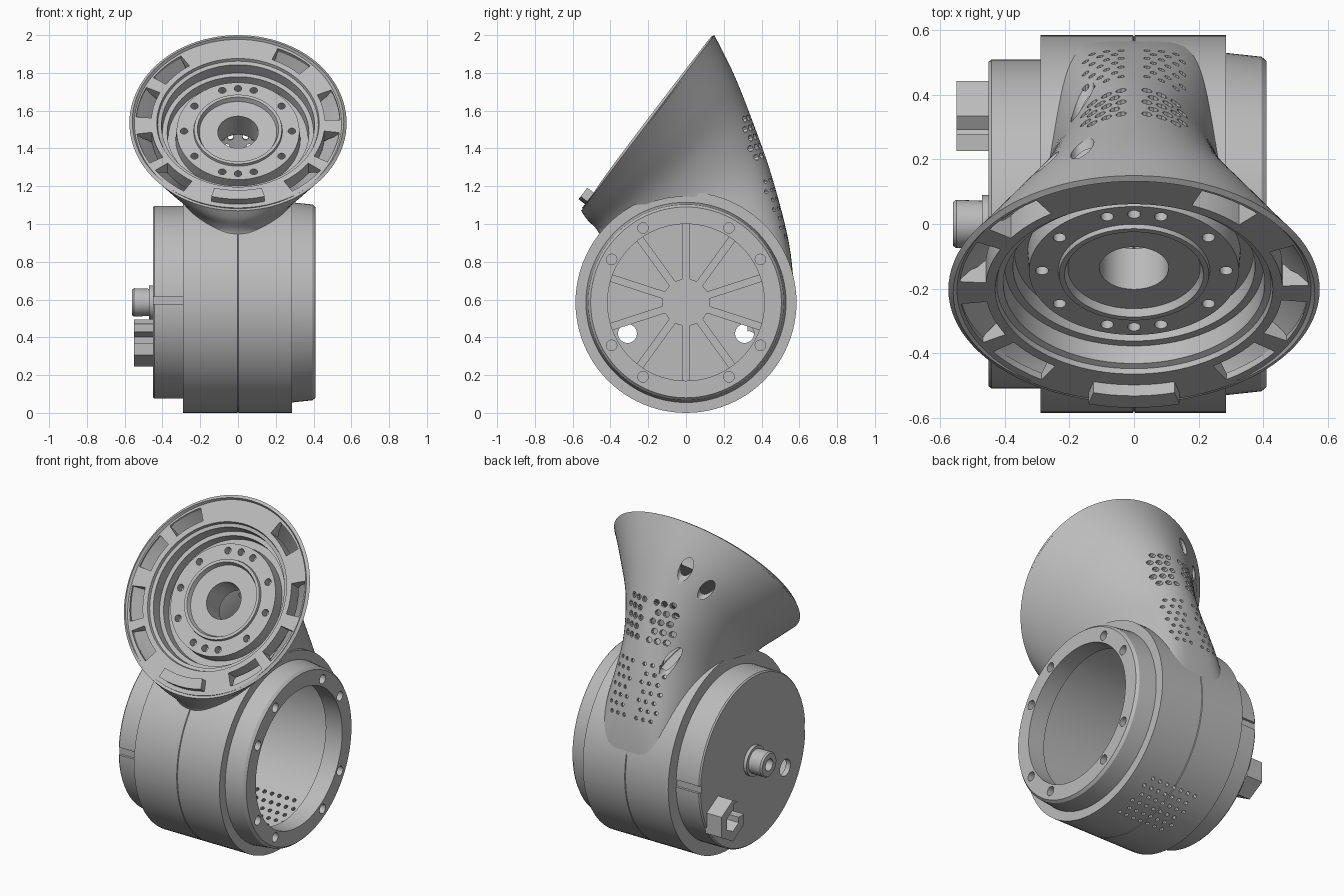
import bpy, bmesh, math
from math import sin, cos, pi, radians
from mathutils import Matrix, Vector

if "Cube" in bpy.data.objects:
    bpy.data.objects.remove(bpy.data.objects["Cube"])

grey = bpy.data.materials.new("cast_grey")
grey.use_nodes = True
grey.diffuse_color = (0.5, 0.5, 0.5, 1)
grey.node_tree.nodes["Principled BSDF"].inputs["Base Color"].default_value = (0.5, 0.5, 0.5, 1)

DRUM_Z = 0.585
TILT = math.atan2(0.791, 0.612)
AXLE = Matrix.Translation((0, 0, DRUM_Z)) @ Matrix.Rotation(pi / 2, 4, 'Y')   # local z -> +x
FACE = Matrix.Translation((0, -0.2, 1.535)) @ Matrix.Rotation(TILT, 4, 'X')   # local z -> face normal


def finish(bm, name):
    bmesh.ops.recalc_face_normals(bm, faces=bm.faces)
    mesh = bpy.data.meshes.new(name)
    bm.to_mesh(mesh)
    bm.free()
    mesh.materials.append(grey)
    ob = bpy.data.objects.new(name, mesh)
    bpy.context.collection.objects.link(ob)
    return ob


def activate(ob):
    bpy.ops.object.select_all(action='DESELECT')
    ob.select_set(True)
    bpy.context.view_layer.objects.active = ob


def smooth(ob):
    activate(ob)
    bpy.ops.object.shade_smooth_by_angle(angle=radians(32))


def lathe(name, profile, matrix, segs=96):
    """Spin a closed (height, radius) loop around local z."""
    bm = bmesh.new()
    rings = [[bm.verts.new(matrix @ Vector((r * cos(2 * pi * i / segs), r * sin(2 * pi * i / segs), h)))
              for i in range(segs)] for h, r in profile]
    for a, b in zip(rings, rings[1:] + rings[:1]):
        for i in range(segs):
            j = (i + 1) % segs
            bm.faces.new((a[i], a[j], b[j], b[i]))
    bmesh.ops.remove_doubles(bm, verts=bm.verts, dist=1e-5)
    return finish(bm, name)


def rod(bm, centre, axis, r, length, segs=12):
    rot = Vector(axis).to_track_quat('Z', 'Y').to_matrix().to_4x4()
    bmesh.ops.create_cone(bm, cap_ends=True, segments=segs, radius1=r, radius2=r,
                          depth=length, matrix=Matrix.Translation(centre) @ rot)


def box(bm, centre, size, matrix=Matrix()):
    bmesh.ops.create_cube(bm, size=1, matrix=matrix @ Matrix.Translation(centre) @ Matrix.Diagonal((*size, 1)))


def cut(ob, bm):
    cutter = finish(bm, "cutter")
    cutter.hide_render = True
    mod = ob.modifiers.new("cut", 'BOOLEAN')
    mod.operation, mod.solver, mod.object = 'DIFFERENCE', 'EXACT', cutter
    activate(ob)
    bpy.ops.object.modifier_apply(modifier=mod.name)
    bpy.data.objects.remove(cutter)


def polar(r, deg):
    return r * cos(radians(deg)), r * sin(radians(deg))


# Drum housing with centre seam and open bolted flange
drum = lathe("drum_housing", [
    (-.29, .585), (-.003, .585), (0, .58), (.003, .585), (.285, .585), (.285, .53), (.395, .518),
    (.41, .505), (.41, .415), (.3, .415), (.3, .43), (.27, .555), (-.27, .555), (-.27, .5), (-.29, .5)], AXLE)
bm = bmesh.new()
for deg in (30, 60, 120, 150, 210, 240, 300, 330):
    y, z = polar(.455, deg)
    rod(bm, (.4, y, DRUM_Z + z), (1, 0, 0), .028, .1, 20)
for row in range(6):                       # lower vent
    for col in range(7):
        deg = -54 - row * 5.5
        y, z = polar(.57, deg)
        x = (col - 3) * .05 + (row % 2) * .025
        rod(bm, (x, y, DRUM_Z + z), (0, y, z), .012, .1, 8)
cut(drum, bm)
smooth(drum)

# End cap with side grooves and cable holes
cap = lathe("end_cap", [(-.285, .51), (-.442, .51), (-.45, .503), (-.45, 0), (-.42, 0), (-.42, .485),
                        (-.285, .485)], AXLE)
bm = bmesh.new()
for s in (-1, 1):
    box(bm, (-.37, s * .51, .595), (.2, .03, .045))
    rod(bm, (-.43, s * .31, .42), (1, 0, 0), .05, .1, 32)
cut(cap, bm)
smooth(cap)

# Stiffening ribs inside the cap
bm = bmesh.new()
for i in range(10):
    box(bm, (.3, 0, 0), (.36, .04, .03),
        Matrix.Translation((-.41, 0, DRUM_Z)) @ Matrix.Rotation(pi / 2, 4, 'Y') @ Matrix.Rotation(i * pi / 5, 4, 'Z'))
rod(bm, (-.41, 0, DRUM_Z), (1, 0, 0), .13, .03, 10)
finish(bm, "cap_ribs")

# Shaft socket and open hexagonal connector
smooth(lathe("shaft_socket", [(-.44, .09), (-.47, .09), (-.47, .072), (-.55, .075), (-.56, .068),
                              (-.56, .035), (-.5, .035), (-.5, 0), (-.44, 0)], AXLE, 40))
connector = lathe("hex_connector", [(-.44, .125), (-.55, .125), (-.55, .065), (-.44, .065)],
                  Matrix.Translation((0, .335, .37 - DRUM_Z)) @ AXLE, 6)
bm = bmesh.new()
box(bm, (-.5, .27, .42), (.2, .11, .1))
cut(connector, bm)

# Flared neck: front y, front z, back y, back z, half width, squareness
STATIONS = [(-.555, 1.07, .15, 2.0, .575, 2), (-.525, 1.025, .25, 1.80, .465, 2),
            (-.48, .98, .35, 1.55, .345, 2), (-.46, .95, .455, 1.25, .282, 2.2),
            (-.455, .935, .545, .9, .275, 3.5), (-.455, .925, .575, .62, .28, 5)]


def station(t):
    i = min(int(t), len(STATIONS) - 2)
    f = t - i
    p = [STATIONS[max(0, min(len(STATIONS) - 1, i + k))] for k in (-1, 0, 1, 2)]
    return [b + .5 * f * (c - a + f * (2 * a - 5 * b + 4 * c - d + f * (3 * (b - c) + d - a)))
            for a, b, c, d in zip(*p)]


bm = bmesh.new()
rings, STEPS, N = [], 30, 96
for k in range(STEPS + 1):
    yf, zf, yb, zb, w, e = station(k * (len(STATIONS) - 1) / STEPS)
    ring = []
    for i in range(N):
        c, s = cos(2 * pi * i / N), sin(2 * pi * i / N)
        c, s = (math.copysign(abs(v) ** (2 / e), v) for v in (c, s))
        ring.append(bm.verts.new((w * c, (yf + yb) / 2 + s * (yb - yf) / 2, (zf + zb) / 2 + s * (zb - zf) / 2)))
    rings.append(ring)
for a, b in zip(rings, rings[1:]):
    for i in range(N):
        bm.faces.new((a[i], a[(i + 1) % N], b[(i + 1) % N], b[i]))
neck = finish(bm, "flared_neck")
shell = neck.modifiers.new("wall", 'SOLIDIFY')
shell.thickness, shell.offset = .02, -1
activate(neck)
bpy.ops.object.modifier_apply(modifier=shell.name)

bm = bmesh.new()
rod(bm, (0, 0, DRUM_Z), (1, 0, 0), .56, 1, 96)
cut(neck, bm)


def back_y(z):
    for a, b in zip(STATIONS, STATIONS[1:]):
        if b[3] <= z <= a[3]:
            return b[2] + (a[2] - b[2]) * (z - b[3]) / (a[3] - b[3])


# Vent holes on the back of the neck, and bolt access slots on one side
bm = bmesh.new()
for z0, dz, rows, r in ((1.36, .05, 5, .017), (.93, .05, 7, .011)):
    for row in range(rows):
        z = z0 + row * dz
        for col in range(3):
            for s in (-1, 1):
                x = s * (.04 + col * .045 + (row % 2) * .02)
                rod(bm, (x, back_y(z) - .02, z), (0, 1, .3), r, .24, 8)
cut(neck, bm)
bm = bmesh.new()
normal = FACE.to_3x3() @ Vector((0, 0, 1))
for p in ((-.16, .2, 1.78), (-.27, .13, 1.69), (-.16, .39, 1.24)):
    rod(bm, p, normal, .036, .26, 24)
cut(neck, bm)
smooth(neck)

# Stepped mounting face with hub
face = lathe("mounting_face", [
    (.002, .57), (.002, .43), (-.015, .425), (-.02, .405), (-.085, .4), (-.085, .375), (-.14, .37),
    (-.14, .33), (-.07, .325), (-.07, .235), (-.055, .232), (-.055, .215), (-.08, .205), (-.08, .107),
    (-.24, .107), (-.24, .13), (-.17, .13), (-.17, .41), (-.12, .43), (-.06, .485), (-.004, .57)], FACE)
bm = bmesh.new()
for deg in (0, 36, 73, 90, 107, 144, 180, 216, 253, 270, 287, 324):
    x, y = polar(.285, deg)
    rod(bm, FACE @ Vector((x, y, -.07)), normal, .02, .1, 16)


# Curved pockets around the rim
def arc_block(bm, deg, half, r0, r1, h0, h1, steps=6):
    cols = []
    for k in range(steps + 1):
        a = deg - half + 2 * half * k / steps
        cols.append([bm.verts.new(FACE @ Vector((*polar(r, a), h)))
                     for r, h in ((r0, h0), (r1, h0), (r1, h1), (r0, h1))])
    for a, b in zip(cols, cols[1:]):
        for i in range(4):
            bm.faces.new((a[i], a[(i + 1) % 4], b[(i + 1) % 4], b[i]))
    bm.faces.new(cols[0])
    bm.faces.new(cols[-1])


for deg in (13, 56, 135, 165, 199, 227, 313, 342):
    arc_block(bm, deg, 11, .46, .54, -.1, .05)
cut(face, bm)
smooth(face)

# Locating key at the bottom of the rim
bm = bmesh.new()
arc_block(bm, 270, 15, .485, .545, -.02, .045)
finish(bm, "locating_key")
